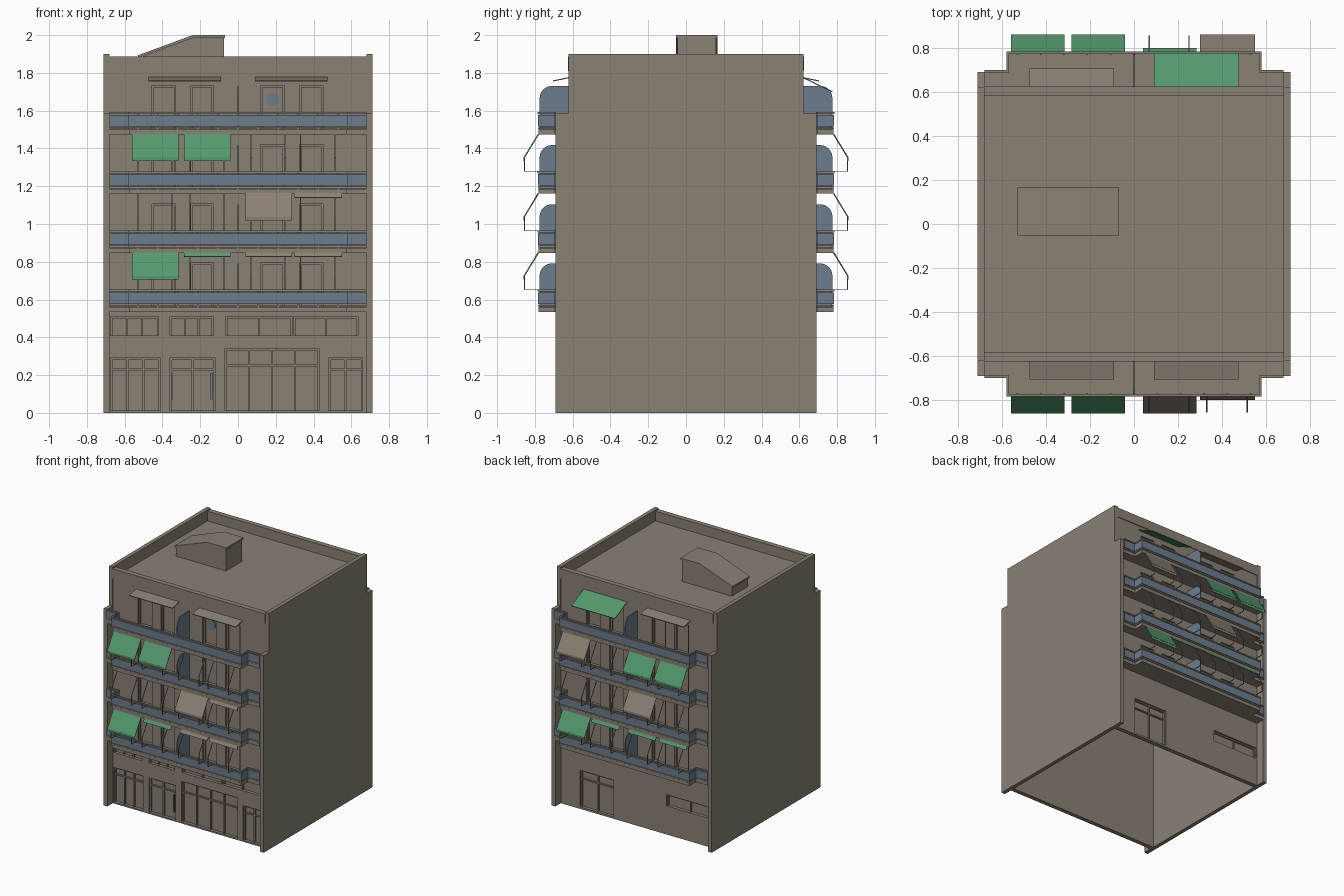
import bpy, bmesh, math

if "Cube" in bpy.data.objects:
    bpy.data.objects.remove(bpy.data.objects["Cube"])

def material(name, rgb):
    m = bpy.data.materials.new(name)
    m.diffuse_color = (*rgb, 1)
    m.use_nodes = True
    m.node_tree.nodes["Principled BSDF"].inputs["Base Color"].default_value = m.diffuse_color
    return m

STONE = material("warm_stone", (0.255, 0.22, 0.175))
BLUE = material("blue_glass", (0.15, 0.205, 0.27))
GREEN = material("green_canvas", (0.085, 0.32, 0.155))

def prism(bm, prof, x0, x1, s=1):
    """Extrude a (y, z) profile along x; s flips front/back."""
    a = [bm.verts.new((x0, s * y, z)) for y, z in prof]
    b = [bm.verts.new((x1, s * y, z)) for y, z in prof]
    bm.faces.new(a)
    bm.faces.new(b[::-1])
    for i in range(len(a)):
        j = (i + 1) % len(a)
        bm.faces.new((a[i], b[i], b[j], a[j]))

def box(bm, x0, x1, y0, y1, z0, z1, s=1):
    prism(bm, [(y0, z0), (y1, z0), (y1, z1), (y0, z1)], x0, x1, s)

def strip(bm, p, q, t, x0, x1, s=1):
    """Thin sheet of thickness t between two (y, z) points."""
    dy, dz = q[0] - p[0], q[1] - p[1]
    l = math.hypot(dy, dz)
    ny, nz = -dz / l * t / 2, dy / l * t / 2
    prism(bm, [(p[0] - ny, p[1] - nz), (q[0] - ny, q[1] - nz),
               (q[0] + ny, q[1] + nz), (p[0] + ny, p[1] + nz)], x0, x1, s)

def finish(bm, name, mat):
    bmesh.ops.recalc_face_normals(bm, faces=bm.faces)
    me = bpy.data.meshes.new(name)
    bm.to_mesh(me)
    bm.free()
    me.materials.append(mat)
    o = bpy.data.objects.new(name, me)
    bpy.context.collection.objects.link(o)
    return o

LEVELS = [0.534 + 0.3133 * i for i in range(4)]      # undersides of balcony slabs
BAYS = [(-0.56, -0.315), (-0.285, -0.04), (0.04, 0.285), (0.30, 0.55)]
DOORS = [(-0.455, -0.33), (-0.25, -0.13), (0.12, 0.245), (0.325, 0.45)]
F = 0.62                                             # facade plane
SIDES = [(-1, "front"), (1, "back")]

# Stepped party walls on both sides
bm = bmesh.new()
wall = [(-0.69, 0), (0.69, 0), (0.69, 1.585), (F + .003, 1.585), (F + .003, 1.9),
        (-F - .003, 1.9), (-F - .003, 1.585), (-0.69, 1.585)]
prism(bm, wall, -0.712, -0.68)
prism(bm, wall, 0.68, 0.712)
finish(bm, "side_walls", STONE)

# Roof deck
bm = bmesh.new()
box(bm, -0.68, 0.68, -0.6, 0.6, 1.79, 1.81)
finish(bm, "roof_deck", STONE)

# Stair housing on the roof with an overhanging sloped cap
bm = bmesh.new()
top = [(-0.52, 1.882), (-0.24, 1.985), (-0.075, 1.985)]
def housing(pts, y0, y1):
    a = [bm.verts.new((x, y0, z)) for x, z in pts]
    b = [bm.verts.new((x, y1, z)) for x, z in pts]
    bm.faces.new(a)
    bm.faces.new(b[::-1])
    for i in range(len(a)):
        j = (i + 1) % len(a)
        bm.faces.new((a[i], b[i], b[j], a[j]))
housing([(-0.52, 1.8)] + top + [(-0.075, 1.8)], -0.045, 0.16)
housing([(-0.53, 1.88), (-0.24, 1.985), (-0.068, 1.985), (-0.068, 2.0),
         (-0.24, 2.0), (-0.53, 1.893)], -0.053, 0.168)
finish(bm, "stair_housing", STONE)

# Openings: x0, x1, z0, z1, number of panes, transom height or None
upper = [(a, b, z + 0.027, z + 0.259, 1, None) for z in LEVELS for a, b in DOORS]
front_ground = [(-0.675, -0.41, 0.012, 0.29, 3, 0.23), (-0.36, -0.12, 0.012, 0.29, 2, 0.23),
                (-0.07, 0.43, 0.012, 0.34, 4, 0.25), (0.48, 0.66, 0.012, 0.29, 2, 0.23),
                (-0.675, -0.42, 0.41, 0.51, 3, None), (-0.36, -0.13, 0.41, 0.51, 3, None),
                (-0.065, 0.285, 0.41, 0.51, 2, None), (0.295, 0.635, 0.41, 0.51, 2, None)]
back_ground = [(0.21, 0.51, 0.015, 0.31, 2, 0.24), (-0.67, -0.26, 0.23, 0.32, 2, None)]

for s, side in SIDES:
    openings = upper + (front_ground if s < 0 else back_ground)
    # Facade wall with recessed openings
    bm = bmesh.new()
    box(bm, -0.68, 0.68, F - 0.035, F, 0, 1.888, s)
    facade = finish(bm, side + "_facade", STONE)
    bm = bmesh.new()
    for a, b, z0, z1, n, t in openings:
        box(bm, a, b, F - 0.025, F + 0.05, z0, z1, s)
    cutter = finish(bm, "opening_cutter", STONE)
    cutter.hide_render = True
    mod = facade.modifiers.new("openings", 'BOOLEAN')
    mod.operation, mod.solver, mod.object = 'DIFFERENCE', 'EXACT', cutter
    bpy.context.view_layer.objects.active = facade
    bpy.ops.object.modifier_apply(modifier=mod.name)
    bpy.data.objects.remove(cutter)

    # Frames, mullions and transoms
    bm = bmesh.new()
    w = 0.005
    for a, b, z0, z1, n, t in openings:
        for i in range(n + 1):
            x = a + w + (b - a - 2 * w) * i / n
            box(bm, x - w, x + w, F - 0.027, F - 0.012, z0, z1, s)
        for z in [z1 - w] + ([t] if t else []):
            box(bm, a, b, F - 0.027, F - 0.013, z - w, z + w, s)
    box(bm, -0.68, 0.68, F - 0.005, F + 0.006, 1.81, 1.888, s)   # parapet band
    finish(bm, side + "_window_frames", STONE)

    # Balcony slabs, rails and posts
    steps = [(-0.68, -0.575, 0.69, 0.70), (-0.58, -0.57, 0.69, 0.785),
             (-0.575, 0.575, 0.775, 0.785), (0.57, 0.58, 0.69, 0.785), (0.575, 0.68, 0.69, 0.70)]
    bm, glass = bmesh.new(), bmesh.new()
    for z in LEVELS:
        box(bm, -0.68, 0.68, F - 0.01, 0.695, z, z + 0.026, s)
        box(bm, -0.575, 0.575, 0.695, 0.78, z, z + 0.026, s)
        for a, b, y0, y1 in steps:
            box(bm, a, b, y0 - .003, y1, z + 0.108, z + 0.118, s)
            box(bm, a, b, y0, y1 - .002, z + 0.028, z + 0.038, s)
            box(glass, a, b, y0 + .002, y1 - .001, z + 0.042, z + 0.104, s)
        for i in range(11):
            x = -0.53 + 0.106 * i
            box(bm, x - .004, x + .004, 0.768, 0.776, z + 0.02, z + 0.11, s)
    finish(bm, side + "_balconies", STONE)
    finish(glass, side + "_balcony_panels", BLUE)

    # Rounded glass partitions between the two flats
    bm = bmesh.new()
    for z in LEVELS:
        r, t = 0.065, z + 0.257
        arc = [(0.775 - r + r * math.cos(k * math.pi / 16), t - r + r * math.sin(k * math.pi / 16))
               for k in range(9)]
        prism(bm, [(F - .005, z + 0.026), (0.775, z + 0.026)] + arc + [(F - .005, t)],
              -0.003, 0.003, s)
    finish(bm, side + "_partitions", BLUE)

    # Awning arms on the lower three floors
    bm = bmesh.new()
    for z in LEVELS[:3]:
        top, out, low, back = [(0.78, z + 0.313), (0.855, z + 0.19), (0.855, z + 0.118), (0.78, z + 0.118)]
        for a, b in BAYS:
            for x in (a + 0.03, b - 0.035):
                for p, q in ((top, out), (out, low), (low, back)):
                    strip(bm, p, q, 0.003, x - .003, x + .003, s)
    finish(bm, side + "_awning_arms", STONE)

    # Awning cloths: opened (level, bay) and rolled up
    if s < 0:
        green, plain = [(2, 0), (2, 1), (0, 0)], [(1, 2)]
        green_roll, plain_roll = [(0, 1)], [(0, 2), (0, 3), (1, 3)]
    else:
        green, plain = [(2, 0), (2, 1), (0, 3)], [(2, 3), (1, 1)]
        green_roll, plain_roll = [(0, 0), (0, 1), (0, 2)], []
    for mat, tag, opened, rolled in ((GREEN, "green", green, green_roll),
                                     (STONE, "plain", plain, plain_roll)):
        bm = bmesh.new()
        for l, b in opened:
            z = LEVELS[l]
            strip(bm, (0.783, z + 0.315), (0.859, z + 0.19), 0.004, *BAYS[b], s)
            strip(bm, (0.858, z + 0.192), (0.858, z + 0.172), 0.003, *BAYS[b], s)
        for l, b in rolled:
            z = LEVELS[l]
            strip(bm, (0.783, z + 0.315), (0.797, z + 0.292), 0.005, *BAYS[b], s)
        # Top floor canopies, one pulled out at the back
        for a, b, g in ((-0.475, -0.09, False), (0.09, 0.475, s > 0)):
            if g and mat is GREEN:
                strip(bm, (F, 1.775), (0.775, 1.70), 0.006, a, b, s)
            elif not g and mat is STONE:
                strip(bm, (F, 1.775), (0.705, 1.757), 0.006, a, b, s)
        finish(bm, f"{side}_{tag}_awnings", mat)

# Blue door handles and round door sign at the front
bm = bmesh.new()
for x in (-0.348, -0.14):
    box(bm, x - .005, x + .005, -0.618, -0.606, 0.07, 0.21)
ring = [bm.verts.new((0.182 + 0.036 * math.cos(k * math.pi / 12), -0.602,
                      1.66 + 0.036 * math.sin(k * math.pi / 12))) for k in range(24)]
face = bm.faces.new(ring)
ext = bmesh.ops.extrude_face_region(bm, geom=[face])
bmesh.ops.translate(bm, vec=(0, 0.008, 0),
                    verts=[v for v in ext["geom"] if isinstance(v, bmesh.types.BMVert)])
finish(bm, "door_handles_and_disc", BLUE)
